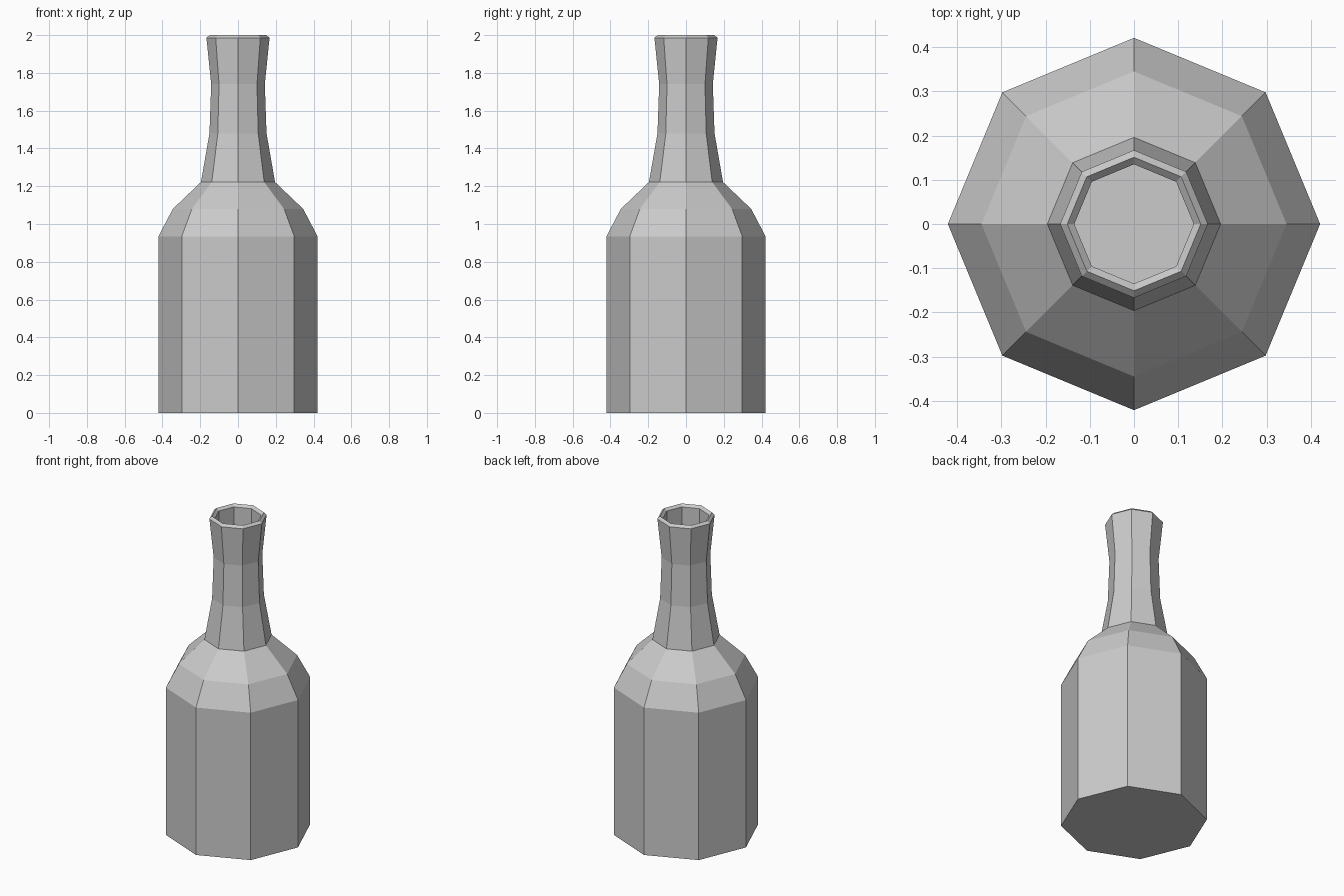
import bpy
import bmesh
from math import cos, sin, tau

cube = bpy.data.objects.get("Cube")
if cube:
    bpy.data.objects.remove(cube, do_unlink=True)

SIDES = 8

# One grey for the whole bottle
grey = bpy.data.materials.new("plain grey")
grey.use_nodes = True
colour = (0.6, 0.6, 0.6, 1)
grey.diffuse_color = colour
grey.node_tree.nodes["Principled BSDF"].inputs["Base Color"].default_value = colour


def lathe(name, profile, material):
    """Spin (radius, height) rings into a closed, flat-faced solid."""
    bm = bmesh.new()
    rings = [[bm.verts.new((r * cos(tau * i / SIDES), r * sin(tau * i / SIDES), z))
              for i in range(SIDES)] for r, z in profile]
    for low, high in zip(rings, rings[1:]):
        for i in range(SIDES):
            j = (i + 1) % SIDES
            bm.faces.new((low[i], low[j], high[j], high[i]))
    bm.faces.new(reversed(rings[0]))
    bm.faces.new(rings[-1])
    mesh = bpy.data.meshes.new(name)
    bm.to_mesh(mesh)
    bm.free()
    mesh.materials.append(material)
    obj = bpy.data.objects.new(name, mesh)
    bpy.context.collection.objects.link(obj)
    return obj


body = [(0.421, 0), (0.421, 0.935)]
shoulder = [(0.345, 1.08), (0.196, 1.222)]
neck = [(0.151, 1.48), (0.142, 1.74), (0.167, 1.985)]
lip = [(0.151, 2.0)]
mouth = [(0.135, 1.985), (0.135, 1.75)]
lathe("bottle", body + shoulder + neck + lip + mouth, grey)
